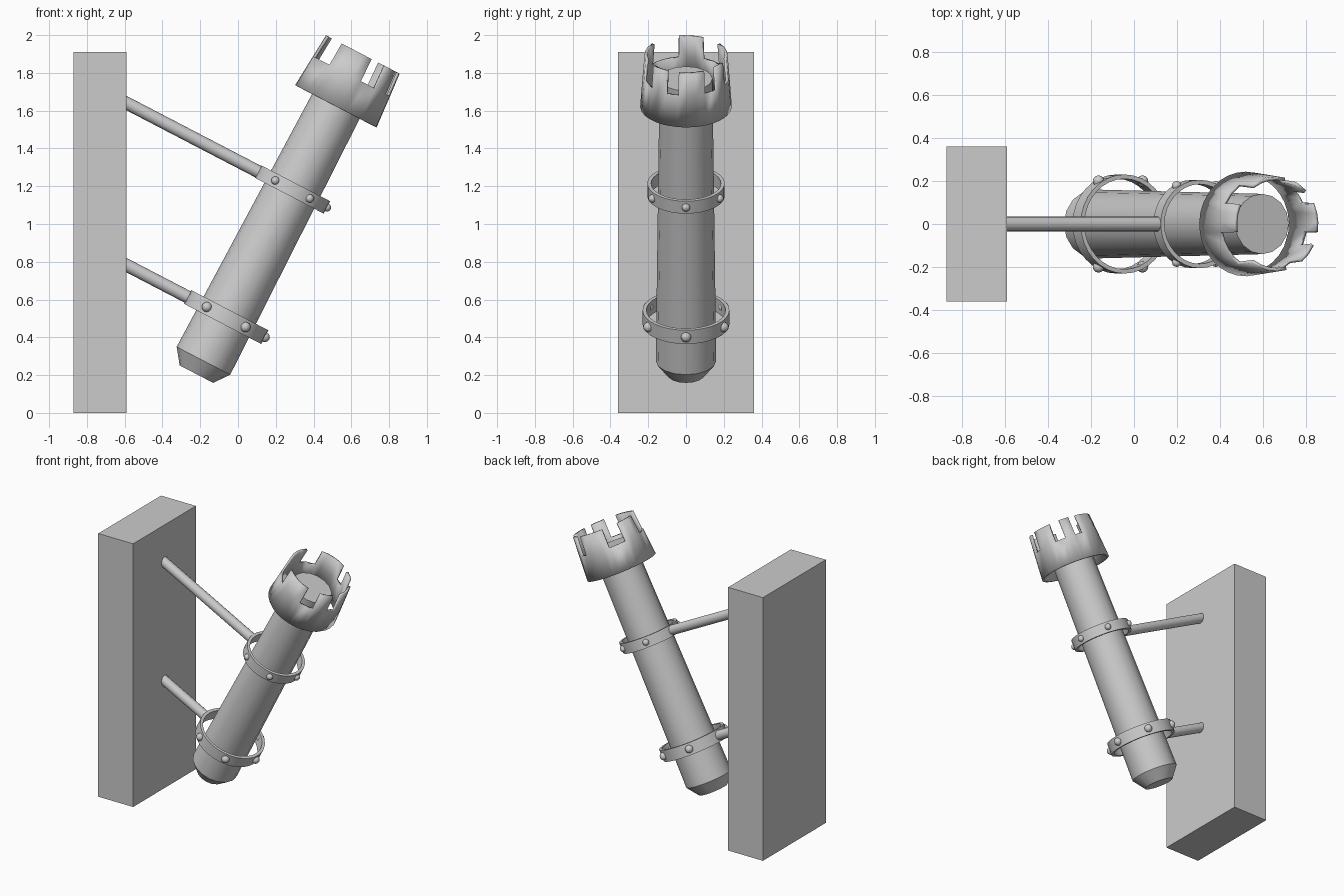
import bpy, bmesh, math
from mathutils import Matrix, Vector

if "Cube" in bpy.data.objects:
    bpy.data.objects.remove(bpy.data.objects["Cube"])

# Torch frame: local z runs up the tilted shaft, local x points down and away from the wall
TORCH = Matrix.Translation((-0.22, 0, 0.205)) @ Matrix.Rotation(math.radians(27.5), 4, 'Y')


def finish(name, bm, matrix=Matrix(), smooth=True):
    mesh = bpy.data.meshes.new(name)
    bm.to_mesh(mesh)
    bm.free()
    ob = bpy.data.objects.new(name, mesh)
    bpy.context.collection.objects.link(ob)
    ob.matrix_world = matrix
    if smooth:
        bpy.ops.object.select_all(action='DESELECT')
        ob.select_set(True)
        bpy.context.view_layer.objects.active = ob
        bpy.ops.object.shade_smooth_by_angle(angle=math.radians(30))
    return ob


def lathe(name, profile, sides, closed=False):
    """Revolve (radius, height) points around the torch axis."""
    bm = bmesh.new()
    loops = [[bm.verts.new((r * math.cos(math.tau * i / sides),
                            r * math.sin(math.tau * i / sides), z)) for i in range(sides)]
             for r, z in profile]
    pairs = list(zip(loops, loops[1:]))
    if closed:
        pairs.append((loops[-1], loops[0]))
    else:
        bm.faces.new(loops[0][::-1])
        bm.faces.new(loops[-1])
    for a, b in pairs:
        for i in range(sides):
            j = (i + 1) % sides
            bm.faces.new((a[i], a[j], b[j], b[i]))
    bmesh.ops.recalc_face_normals(bm, faces=bm.faces)
    return finish(name, bm, TORCH)


# Wall plate
bm = bmesh.new()
bmesh.ops.create_cube(bm, size=1, matrix=Matrix.Translation((-0.73, 0, 0.955))
                      @ Matrix.Diagonal((0.28, 0.72, 1.91, 1)))
finish("wall_plate", bm, smooth=False)

# Tapered shaft with chamfered foot
lathe("torch_shaft", [(0.10, 0), (0.16, 0.08), (0.14, 1.764)], 16)

# Bands, each with rivets and an arm back to the wall
for label, radius, low, high, rivet in (("lower", 0.23, 0.30, 0.382, 0.027),
                                        ("upper", 0.205, 1.065, 1.139, 0.022)):
    inner, mid = radius - 0.02, (low + high) / 2
    lathe(label + "_band", [(radius, low), (radius, high), (inner, high), (inner, low)], 32, True)

    bm = bmesh.new()
    for k in (-2, -1, 0, 1, 2):
        a = math.radians(60 * k)
        pos = (radius * math.cos(a), radius * math.sin(a), mid)
        bmesh.ops.create_uvsphere(bm, u_segments=12, v_segments=8, radius=rivet,
                                  matrix=Matrix.Translation(pos))
    finish(label + "_rivets", bm, TORCH)

    tip = TORCH @ Vector((-radius + 0.01, 0, mid))
    along = TORCH.to_3x3() @ Vector((-1, 0, 0))
    length = (-0.62 - tip.x) / along.x
    bm = bmesh.new()
    bmesh.ops.create_cone(bm, cap_ends=True, segments=16, radius1=0.034, radius2=0.034, depth=length,
                          matrix=Matrix.Translation(tip + along * length / 2)
                          @ along.to_track_quat('Z', 'Y').to_matrix().to_4x4())
    finish(label + "_arm", bm)

# Crown: thin open collar with notches between the listed tooth spans (degrees)
teeth = [(-125, -76), (-52, -27), (-10, 26), (45, 63), (78, 125), (155, 190)]
spans = []
for i, (a, b) in enumerate(teeth):
    following = teeth[i + 1][0] if i + 1 < len(teeth) else teeth[0][0] + 360
    spans += [(a, b, True), (b, following, False)]
columns = []
for a, b, solid in spans:
    n = max(1, round((b - a) / 12))
    columns += [(math.radians(a + (b - a) * k / n), solid) for k in range(n)]
bm = bmesh.new()
rows = [[bm.verts.new((r * math.cos(a), r * math.sin(a), z)) for a, _ in columns]
        for r, z in ((0.243, 1.599), (0.23, 1.778), (0.22, 1.908))]
for i, (_, solid) in enumerate(columns):
    j = (i + 1) % len(columns)
    for level in range(2 if solid else 1):
        lo, hi = rows[level], rows[level + 1]
        bm.faces.new((lo[i], lo[j], hi[j], hi[i]))
bmesh.ops.delete(bm, geom=[v for v in bm.verts if not v.link_faces], context='VERTS')
crown = finish("crown", bm, TORCH)
wall = crown.modifiers.new("thickness", 'SOLIDIFY')
wall.thickness = 0.016
wall.offset = -1
# Keep rims crisp by ordering the wall thickness before the angle shading
if len(crown.modifiers) > 1:
    crown.modifiers.move(len(crown.modifiers) - 1, 0)
